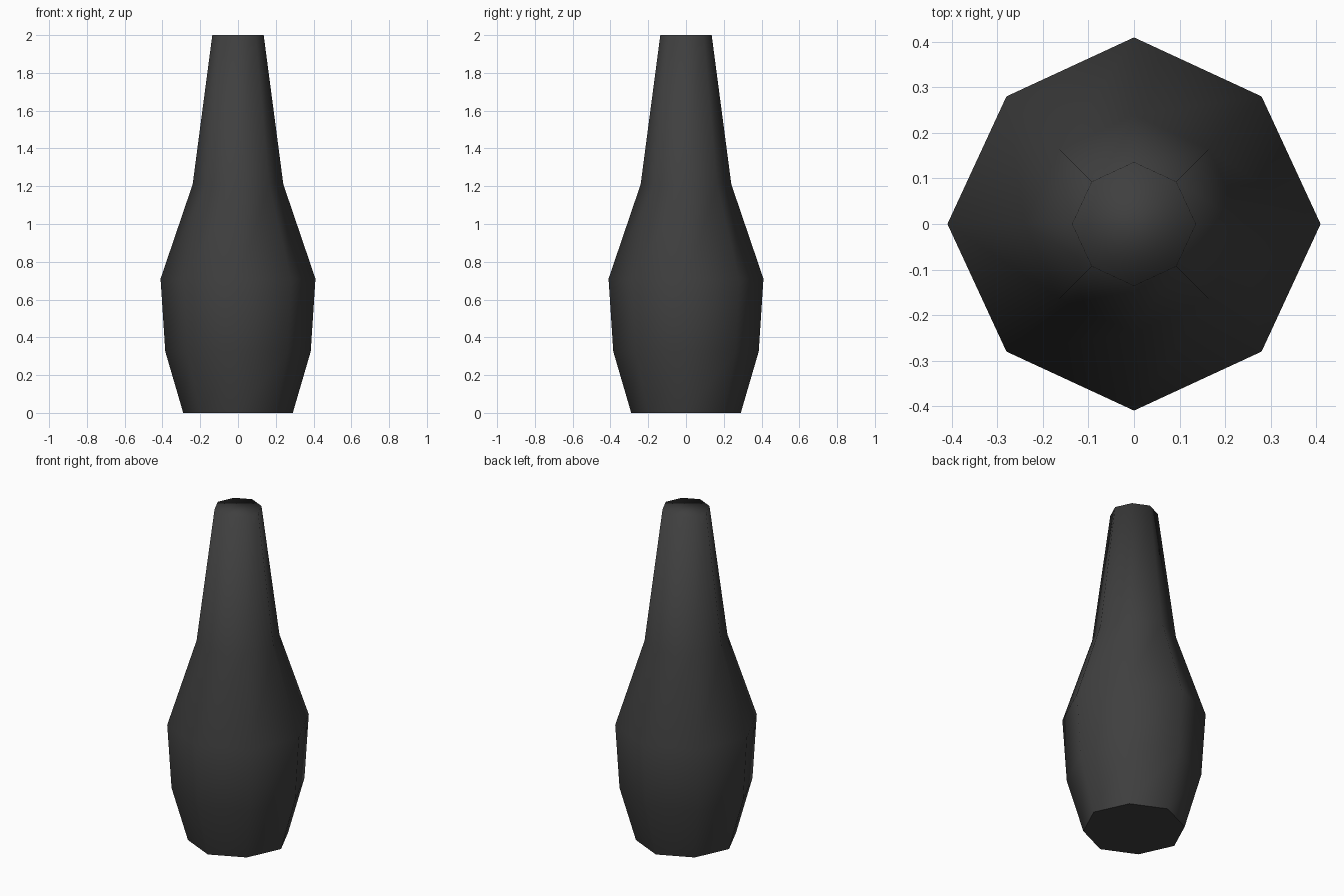
import bpy
import bmesh
from math import cos, sin, pi

cube = bpy.data.objects.get("Cube")
if cube:
    bpy.data.objects.remove(cube, do_unlink=True)

# Dark glass colour
glass = bpy.data.materials.new("dark_grey_glass")
glass.use_nodes = True
colour = (0.05, 0.05, 0.05, 1)
glass.diffuse_color = colour
glass.node_tree.nodes["Principled BSDF"].inputs["Base Color"].default_value = colour

# Bottle outline: radius and height of each ring
PROFILE = [(0.29, 0), (0.385, 0.325), (0.41, 0.71), (0.24, 1.21), (0.136, 2)]
SIDES = 8
DIAGONAL = 0.967  # the in-between corners sit slightly closer to the axis

bm = bmesh.new()
rings = []
for radius, height in PROFILE:
    ring = []
    for i in range(SIDES):
        r = radius * (DIAGONAL if i % 2 else 1)
        a = 2 * pi * i / SIDES
        ring.append(bm.verts.new((r * cos(a), r * sin(a), height)))
    rings.append(ring)

# Walls
for low, high in zip(rings, rings[1:]):
    for i in range(SIDES):
        j = (i + 1) % SIDES
        bm.faces.new((low[i], low[j], high[j], high[i])).smooth = True

# Smooth mouth cap and flat base
bm.faces.new(rings[-1]).smooth = True
base = bm.faces.new(rings[0][::-1])
for edge in base.edges:
    edge.smooth = False

mesh = bpy.data.meshes.new("bottle")
bm.to_mesh(mesh)
bm.free()
mesh.materials.append(glass)
bottle = bpy.data.objects.new("bottle", mesh)
bpy.context.collection.objects.link(bottle)
